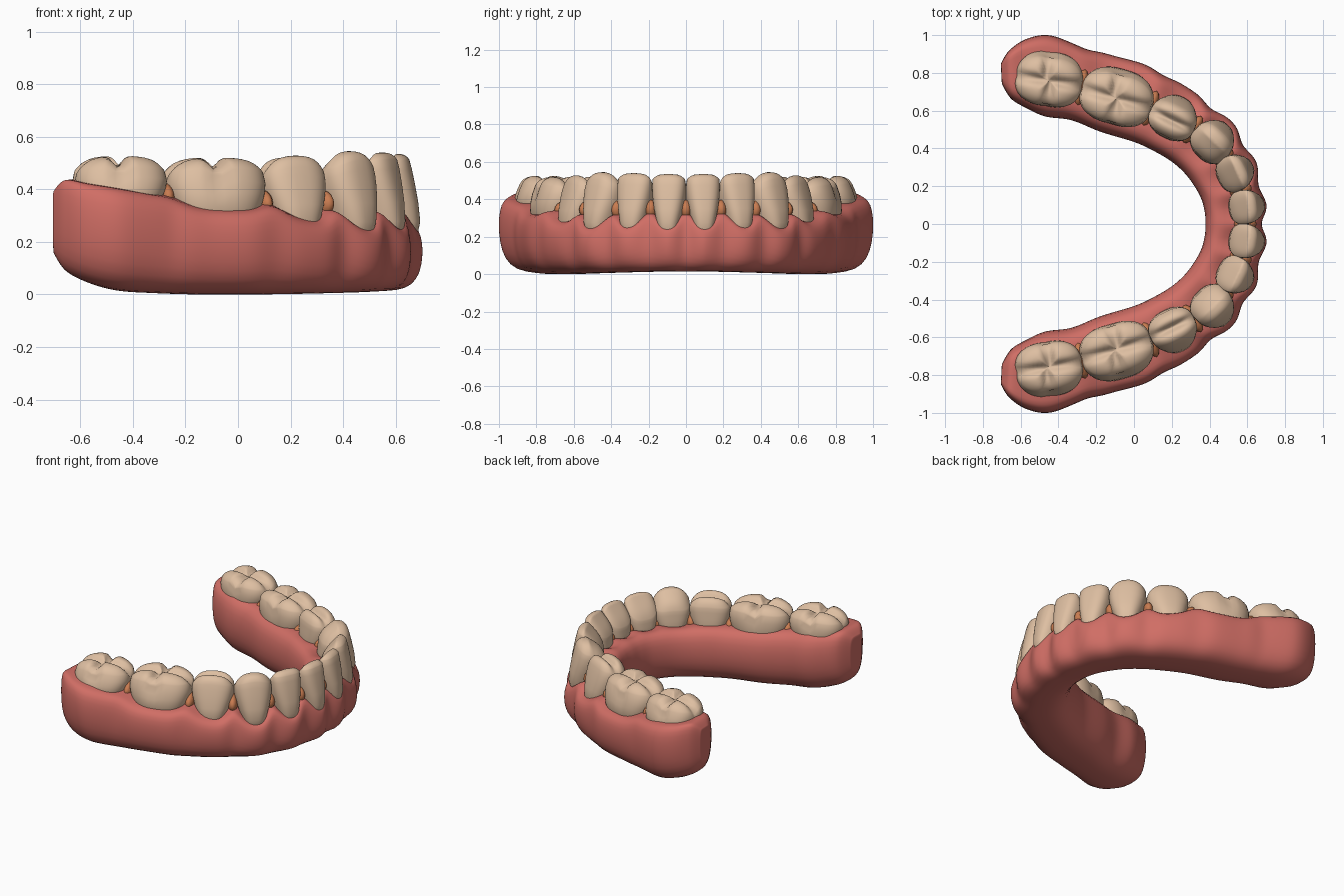
import bpy, bmesh, math
from mathutils import Vector

if "Cube" in bpy.data.objects:
    bpy.data.objects.remove(bpy.data.objects["Cube"])


def material(name, rgb):
    m = bpy.data.materials.new(name)
    m.diffuse_color = (*rgb, 1)
    m.use_nodes = True
    m.node_tree.nodes["Principled BSDF"].inputs["Base Color"].default_value = m.diffuse_color
    return m


GUM = material("gum pink", (0.63, 0.155, 0.13))
TOOTH = material("tooth ivory", (0.73, 0.52, 0.36))
PAPILLA = material("papilla orange", (0.58, 0.20, 0.08))


def loft(name, rings, mat, subsurf=0):
    """Skin a list of equal closed rings and cap both ends."""
    bm = bmesh.new()
    vr = [[bm.verts.new(p) for p in r] for r in rings]
    n = len(vr[0])
    for a, b in zip(vr, vr[1:]):
        for i in range(n):
            j = (i + 1) % n
            bm.faces.new((a[i], a[j], b[j], b[i]))
    for r in (vr[0], vr[-1]):
        c = bm.verts.new(sum((v.co for v in r), Vector()) / n)
        for i in range(n):
            bm.faces.new((r[i], r[(i + 1) % n], c))
    bmesh.ops.recalc_face_normals(bm, faces=bm.faces)
    for f in bm.faces:
        f.smooth = True
    me = bpy.data.meshes.new(name)
    bm.to_mesh(me)
    bm.free()
    me.materials.append(mat)
    ob = bpy.data.objects.new(name, me)
    bpy.context.collection.objects.link(ob)
    if subsurf:
        ob.modifiers.new("smooth", 'SUBSURF').levels = subsurf
        ob.modifiers["smooth"].render_levels = subsurf
    return ob


# Gaps between neighbouring teeth (half arch, from the midline back)
gaps = [(0.59, 0), (0.565, 0.18), (0.475, 0.355), (0.31, 0.50), (0.085, 0.61), (-0.28, 0.72)]

# Gum stations: outer x,y, inner x,y, outer margin z, inner margin z, bottom z
half = [
    (0.705, 0.00, 0.375, 0.00, 0.25, 0.36, 0.015),
    (0.705, 0.10, 0.370, 0.07, 0.25, 0.36, 0.014),
    (0.672, 0.27, 0.345, 0.15, 0.25, 0.36, 0.012),
    (0.585, 0.46, 0.280, 0.25, 0.24, 0.36, 0.008),
    (0.470, 0.59, 0.200, 0.325, 0.25, 0.36, 0.005),
    (0.320, 0.70, 0.100, 0.385, 0.27, 0.37, 0.002),
    (0.100, 0.83, 0.000, 0.430, 0.31, 0.37, 0.0),
    (-0.12, 0.895, -0.18, 0.485, 0.32, 0.38, 0.0),
    (-0.30, 0.95, -0.33, 0.545, 0.37, 0.40, 0.005),
    (-0.45, 1.00, -0.47, 0.565, 0.40, 0.42, 0.015),
    (-0.57, 0.98, -0.57, 0.610, 0.42, 0.43, 0.045),
    (-0.66, 0.92, -0.65, 0.660, 0.435, 0.435, 0.09),
    (-0.705, 0.85, -0.70, 0.740, 0.39, 0.39, 0.16),
]
flip = lambda s: (s[0], -s[1], s[2], -s[3], *s[4:])
stations = [flip(s) for s in half[:0:-1]] + half


def catmull(pts, steps):
    out = []
    for k in range(len(pts) - 1):
        p = [pts[min(max(k + d, 0), len(pts) - 1)] for d in (-1, 0, 1, 2)]
        for s in range(steps):
            t = s / steps
            out.append([0.5 * (2 * b + (c - a) * t + (2 * a - 5 * b + 4 * c - d) * t * t
                               + (3 * b - a - 3 * c + d) * t ** 3) for a, b, c, d in zip(*p)])
    return out + [list(pts[-1])]


# Gum cross-section: width fraction (0 inner, 1 outer), height fraction
section = [(0.90, 1), (0.97, 0.92), (1, 0.74), (1, 0.52), (0.965, 0.27), (0.87, 0.08), (0.70, 0),
           (0.5, 0), (0.32, 0), (0.15, 0.08), (0.04, 0.27), (0, 0.52), (0.02, 0.78), (0.09, 0.94),
           (0.22, 1), (0.42, 1), (0.62, 1), (0.80, 1)]
rings = []
for ox, oy, ix, iy, zo, zi, zb in catmull(stations, 8):
    o, i = Vector((ox, oy)), Vector((ix, iy))
    mid = i.lerp(o, 0.62)
    g = max(math.exp(-((mid - Vector((x, s * y))).length / 0.055) ** 2) for x, y in gaps for s in (1, -1))
    rise = zo + (0.075 if ox > 0 else 0.03) * g      # margin climbs between teeth
    ring = []
    for w, h in section:
        # grooves between the root bulges fade towards the bottom
        shift = 0.045 * g * h ** 0.7 * max(0, w - 0.5) * 2
        p = i + (o - i) * w - (o - i).normalized() * shift
        top = zi + (rise - zi) * min(max((w - 0.2) / 0.7, 0), 1)
        ring.append((p.x, p.y, zb + h * (top - zb)))
    rings.append(ring)
loft("gum", rings, GUM, 1)


# Crown relief: how far the biting surface drops at (u along arch, v outward)
def incisor(u, v):
    return 0.085 * max(0, 0.35 - v) + 0.006 * u * u


def canine(u, v):
    return 0.035 * u * u + 0.06 * max(0, 0.2 - v)


def premolar(u, v):
    return 0.04 * math.exp(-(v / 0.25) ** 2) * (1 - 0.5 * u * u) + 0.02 * u * u + 0.015 * max(0, -v)


def molar(u, v):
    cross = math.exp(-((u - (0.1 if v > 0 else -0.05)) / 0.15) ** 2)
    return 0.042 * max(0.85 * math.exp(-(v / 0.2) ** 2), cross) + 0.012 * u * u


# Side profiles: height fraction, width scale, depth scale, outward shift
front_side = [(0, 0.45, 0.65, 0.0), (0.2, 0.58, 0.9, 0.01), (0.35, 0.7, 1, 0.012), (0.55, 0.86, 0.98, 0.006),
              (0.75, 0.97, 0.9, 0), (0.9, 1, 0.82, -0.004), (1, 0.98, 0.76, -0.008)]
back_side = [(0, 0.7, 0.75, 0.0), (0.25, 0.8, 0.9, 0.008), (0.45, 0.9, 1, 0.008), (0.65, 0.97, 1, 0.004),
             (0.82, 1, 0.96, 0), (1, 0.96, 0.88, -0.004)]

# name, centre x,y, outward angle, half width, half depth, top z, base z, relief, rounding, side
teeth = [
    ("central_incisor", 0.587, 0.09, 7, 0.091, 0.094, 0.535, 0.15, incisor, 0.022, front_side),
    ("lateral_incisor", 0.528, 0.268, 25, 0.098, 0.098, 0.54, 0.15, incisor, 0.025, front_side),
    ("canine", 0.412, 0.432, 46, 0.113, 0.113, 0.545, 0.15, canine, 0.035, front_side),
    ("premolar", 0.205, 0.555, 64, 0.128, 0.117, 0.53, 0.17, premolar, 0.045, front_side),
    ("first_molar", -0.092, 0.668, 74, 0.195, 0.148, 0.522, 0.22, molar, 0.045, back_side),
    ("second_molar", -0.45, 0.762, 81, 0.178, 0.145, 0.528, 0.28, molar, 0.045, back_side),
]
SEG = 48


def tooth(name, cx, cy, ang, hu, hv, zt, zb, relief, rnd, side, sgn):
    a = math.radians(ang)
    n, t = Vector((math.cos(a), math.sin(a))), Vector((-math.sin(a), math.cos(a)))
    levels = [(f, su, sv, sh, 1) for f, su, sv, sh in side]
    _, su, sv, sh = side[-1]
    levels += [(1, su, sv, sh, s) for s in (0.96, 0.9, 0.82, 0.72, 0.6, 0.48, 0.36, 0.24, 0.12, 0.04)]
    out = []
    for f, su, sv, sh, s in levels:
        ring = []
        for k in range(SEG):
            th = 2 * math.pi * k / SEG
            c, d = math.cos(th), math.sin(th)
            u = math.copysign(abs(c) ** 0.75, c) * s
            v = math.copysign(abs(d) ** 0.75, d) * s
            drop = relief(u, v) * max(0, (f - 0.4) / 0.6)
            dent = 1 - (1.6 * drop if relief is molar and s == 1 else 0)
            p = Vector((cx, cy)) + t * (u * hu * su) + n * (v * hv * sv * dent + sh)
            z = zb + (zt - rnd - zb) * f - drop
            if f == 1:
                z += rnd * (1 - s ** 5)
            ring.append((p.x, p.y * sgn, z))
        out.append(ring)
    loft(name, out, TOOTH)


for sgn, label in ((1, "left"), (-1, "right")):
    for spec in teeth:
        tooth(f"{label}_{spec[0]}", *spec[1:], sgn)


# Orange papillae filling the gaps low between the teeth
def papilla(name, x, y, ang, z, hw, hd, hh):
    a = math.radians(ang)
    out = []
    for k in range(1, 10):
        ph = math.pi * k / 10
        r = math.sin(ph)
        ring = []
        for j in range(16):
            th = 2 * math.pi * j / 16
            n, t = hd * r * math.cos(th), hw * r * math.sin(th)
            ring.append((x + n * math.cos(a) - t * math.sin(a), y + n * math.sin(a) + t * math.cos(a),
                         z - hh * math.cos(ph)))
        out.append(ring)
    loft(name, out, PAPILLA)


for k, ((x, y), ang) in enumerate(zip(gaps, (0, 16, 36, 55, 69, 78))):
    hd = 0.06 if k < 3 else 0.085 if k < 4 else 0.1
    for s in ((1, -1) if y else (1,)):
        papilla(f"papilla_{k}_{'left' if s > 0 else 'right'}", x, s * y, s * ang,
                0.345 if k < 5 else 0.37, 0.035, hd, 0.055)
